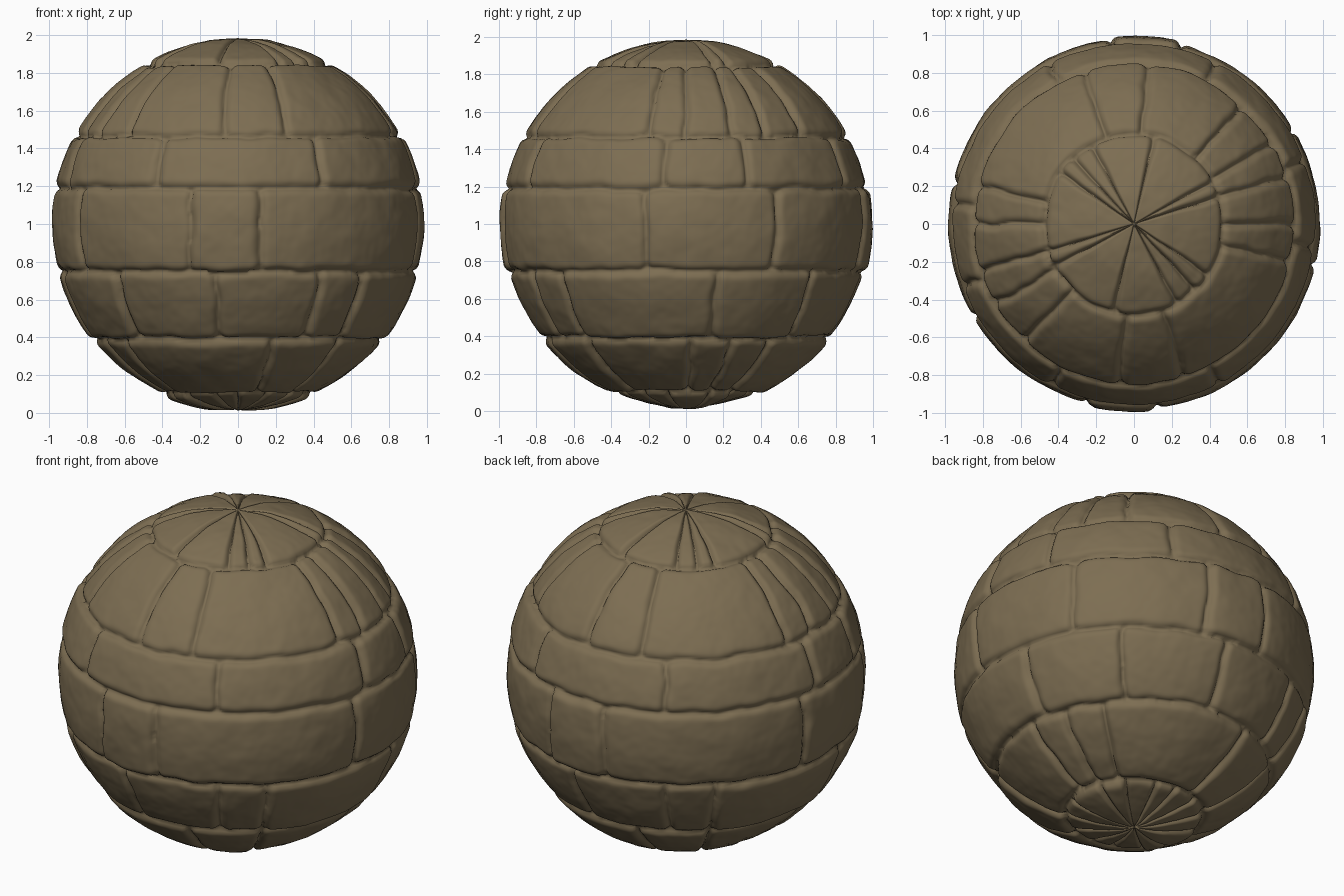
import bpy, bmesh, math, random
from mathutils import Vector, noise

if "Cube" in bpy.data.objects:
    bpy.data.objects.remove(bpy.data.objects["Cube"])

random.seed(4)
NU, NV = 480, 240

# courses: (lower latitude, upper latitude, vertical joints in degrees; pattern repeats every 180)
COURSES = [
    (-91, -67, [-70, -48, -20, 0, 25, 50, 75]),
    (-67, -39, [-53, 14, 45, 92, 109]),
    (-39, -15, [-44, -7, 28, 45, 100]),
    (-15, 11.3, [-60, -15, 7, 77]),
    (11.3, 28.5, [-27, 28, 83, 110]),
    (28.5, 60.5, [-60, -43, -5, 18, 76, 90, 107]),
    (60.5, 91, [-72, -62, -13, 28, 43, 55]),
]
HEIGHT = [[random.uniform(-0.008, 0.008) for _ in c[2]] for c in COURSES]
HEIGHT[3] = [0.0, 0.014, 0.002, 0.0]
HEIGHT[0] = [0.012, -0.005, -0.005, -0.005, -0.005, 0.0, 0.012]


def smooth(t):
    t = max(0.0, min(1.0, t))
    return t * t * (3 - 2 * t)


def radius(lat, phi):
    """Stone surface radius at a latitude and an azimuth (degrees from the front)."""
    c = max(math.cos(math.radians(lat)), 0.001)
    a = math.radians(phi)
    p = Vector((c * math.sin(a), -c * math.cos(a), math.sin(math.radians(lat))))
    # wobble the joint lines a little
    wob = noise.noise(p * 7)
    wl = lat + 0.9 * wob if abs(lat) < 80 else lat
    for k, (lo, hi, joints) in enumerate(COURSES):
        if lo <= wl < hi:
            break
    wp = phi + 1.1 * noise.noise(p * 7 + Vector((9, 3, 5)))
    best, brick = 999, 0
    start = 999
    for i, j in enumerate(joints):
        d = (wp - j) % 180
        if d < start:
            start, brick = d, i
        best = min(best, d, 180 - d)
    dh = math.radians(best) * c / min(1, 0.1 + c * 1.6)
    dl = 9 if lo < -90 else math.radians(wl - lo)
    du = 9 if hi > 90 else math.radians(hi - wl)
    dv = min(dl, du)
    # rounded corner distance to the nearest joint
    w = 0.05
    x, y = max(0, 1 - dh / w), max(0, 1 - dv / w)
    edge = min(1.0, math.hypot(x, y))
    fade = min(1, 0.25 + c * 2)
    depth = 0.030 * fade * edge ** 2.6
    lump = 0.006 * noise.noise(p * 3.5) + 0.004 * noise.noise(p * 9) + 0.0015 * noise.noise(p * 22)
    tilt = HEIGHT[k][brick] * smooth(c * 5)
    return 0.982 + tilt + lump - depth


# stone ball
bm = bmesh.new()
rings = []
for v in range(1, NV):
    lat = -90 + 180 * v / NV
    cl, sl = math.cos(math.radians(lat)), math.sin(math.radians(lat))
    ring = []
    for u in range(NU):
        phi = 360 * u / NU
        r = radius(lat, phi)
        a = math.radians(phi)
        ring.append(bm.verts.new((r * cl * math.sin(a), -r * cl * math.cos(a), 1 + r * sl)))
    rings.append(ring)
south = bm.verts.new((0, 0, 0.012))
north = bm.verts.new((0, 0, 1.985))
for u in range(NU):
    n = (u + 1) % NU
    bm.faces.new((south, rings[0][n], rings[0][u]))
    bm.faces.new((north, rings[-1][u], rings[-1][n]))
    for lo, hi in zip(rings, rings[1:]):
        bm.faces.new((lo[u], lo[n], hi[n], hi[u]))
for f in bm.faces:
    f.smooth = True
me = bpy.data.meshes.new("stone_ball")
bm.to_mesh(me)
bm.free()
ball = bpy.data.objects.new("stone_ball", me)
bpy.context.collection.objects.link(ball)

# brown stone colour
mat = bpy.data.materials.new("brown_stone")
mat.diffuse_color = (0.205, 0.155, 0.085, 1)
mat.use_nodes = True
mat.node_tree.nodes["Principled BSDF"].inputs["Base Color"].default_value = mat.diffuse_color
me.materials.append(mat)
